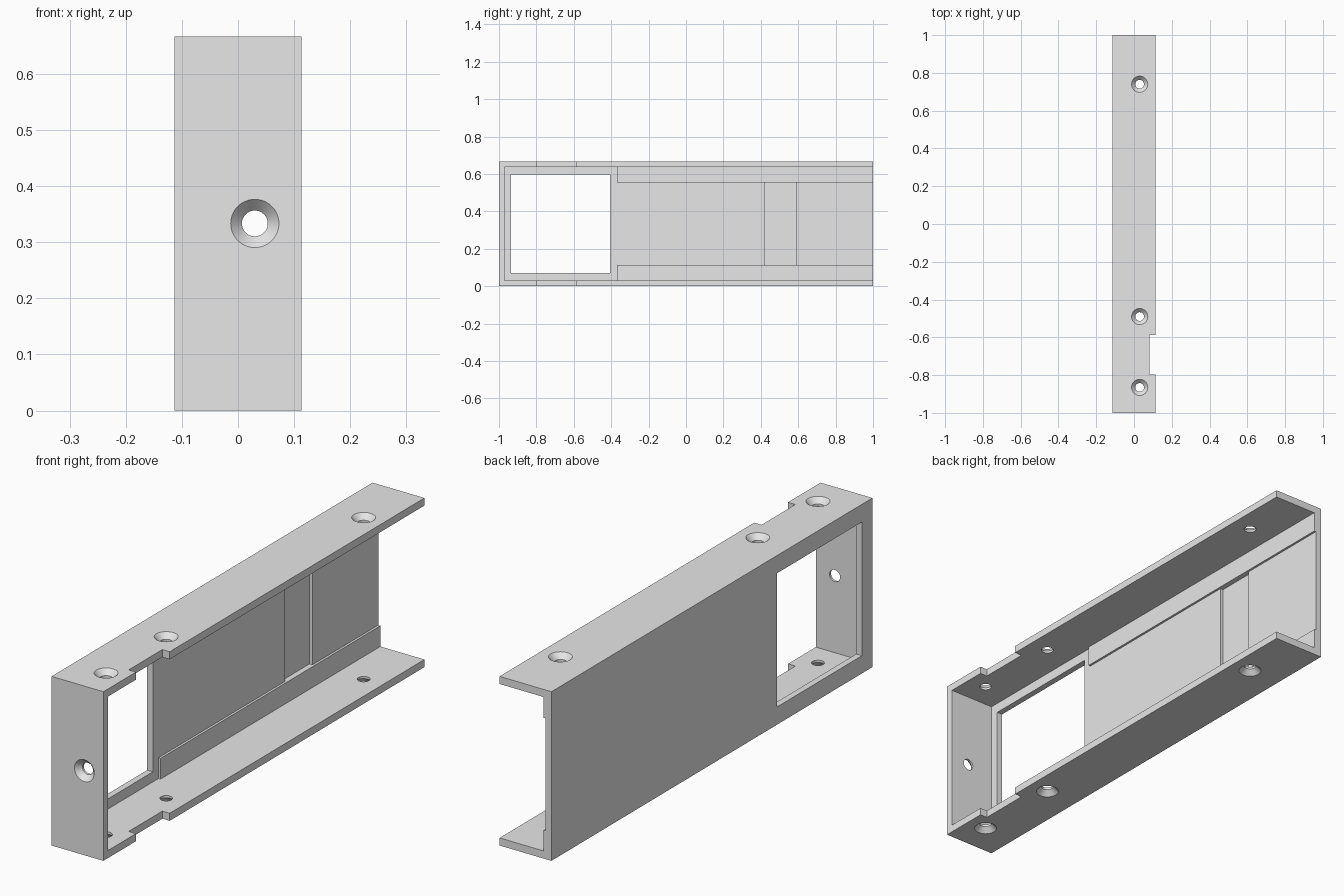
import bpy
from math import pi
from mathutils import Vector

old = bpy.data.objects.get("Cube")
if old:
    bpy.data.objects.remove(old, do_unlink=True)

grey = bpy.data.materials.new("plain grey")
grey.use_nodes = True
grey.diffuse_color = (0.8, 0.8, 0.8, 1)
grey.node_tree.nodes["Principled BSDF"].inputs["Base Color"].default_value = (0.8, 0.8, 0.8, 1)

# Overall sizes
X, Y, H, WALL = 0.113, 1.0, 0.667, 0.03
PANEL, RAIL, POCKET = -0.088, -0.079, -0.101   # inner faces of the back plate
RAIL_TOP = 0.112
OUT = 0.1                                      # overshoot for cutters


def box(name, low, high):
    """Axis-aligned box between two corners."""
    low, high = Vector(low), Vector(high)
    bpy.ops.mesh.primitive_cube_add(size=1, location=(low + high) / 2)
    ob = bpy.context.object
    ob.name = name
    ob.scale = high - low
    bpy.ops.object.transform_apply(location=True, rotation=True, scale=True)
    ob.data.materials.append(grey)
    return ob


def cone(name, r1, r2, depth, centre, rotation):
    bpy.ops.mesh.primitive_cone_add(vertices=48, radius1=r1, radius2=r2, depth=depth,
                                    location=centre, rotation=rotation)
    ob = bpy.context.object
    ob.name = name
    ob.data.materials.append(grey)
    return ob


def cut(target, cutter):
    """Subtract the cutter, then discard it."""
    mod = target.modifiers.new("cut", 'BOOLEAN')
    mod.operation = 'DIFFERENCE'
    mod.solver = 'EXACT'
    mod.object = cutter
    bpy.context.view_layer.objects.active = target
    bpy.ops.object.modifier_apply(modifier=mod.name)
    bpy.data.objects.remove(cutter, do_unlink=True)


def screw_hole(target, surface, inward, rotation):
    """Countersunk hole, wide at the outer surface."""
    surface, inward = Vector(surface), Vector(inward)
    wide, narrow, sink, over = 0.043, 0.023, 0.021, 0.01
    slope = (wide - narrow) / sink
    cut(target, cone("sink_cutter", wide + slope * over, narrow, sink + over,
                     surface + inward * (sink - over) / 2, rotation))
    cut(target, cone("hole_cutter", narrow, narrow, 0.1, surface + inward * 0.02, rotation))


# Channel body: hollowed block, open on the left side and at the rear
body = box("channel_body", (-X, -Y, 0), (X, Y, H))
cut(body, box("hollow_cutter", (PANEL, -Y + WALL, WALL), (X + OUT, Y + OUT, H - WALL)))

# Square window and shallow pocket in the back plate
cut(body, box("window_cutter", (-X - OUT, -0.935, 0.07), (0, -0.405, H - 0.07)))
cut(body, box("pocket_cutter", (POCKET, 0.42, RAIL_TOP), (0, 0.59, H - RAIL_TOP)))

# Notch in the edges of both flanges
cut(body, box("notch_cutter", (0.081, -0.797, -OUT), (X + OUT, -0.587, H + OUT)))

# Screw holes in both flanges and the front wall
for y in (-0.865, -0.49, 0.74):
    screw_hole(body, (0.03, y, H), (0, 0, -1), (pi, 0, 0))
    screw_hole(body, (0.03, y, 0), (0, 0, 1), (0, 0, 0))
screw_hole(body, (0.03, -Y, H / 2), (0, 1, 0), (-pi / 2, 0, 0))

# Raised rails along both flanges
lower = box("lower_rail", (PANEL, -0.37, WALL), (RAIL, Y, RAIL_TOP))
upper = box("upper_rail", (PANEL, -0.37, H - RAIL_TOP), (RAIL, Y, H - WALL))

for ob in (body, lower, upper):
    ob.data.polygons.foreach_set("material_index", [0] * len(ob.data.polygons))
bpy.ops.object.select_all(action='DESELECT')
body.select_set(True)
bpy.context.view_layer.objects.active = body
bpy.ops.object.shade_smooth_by_angle(angle=pi / 6)
